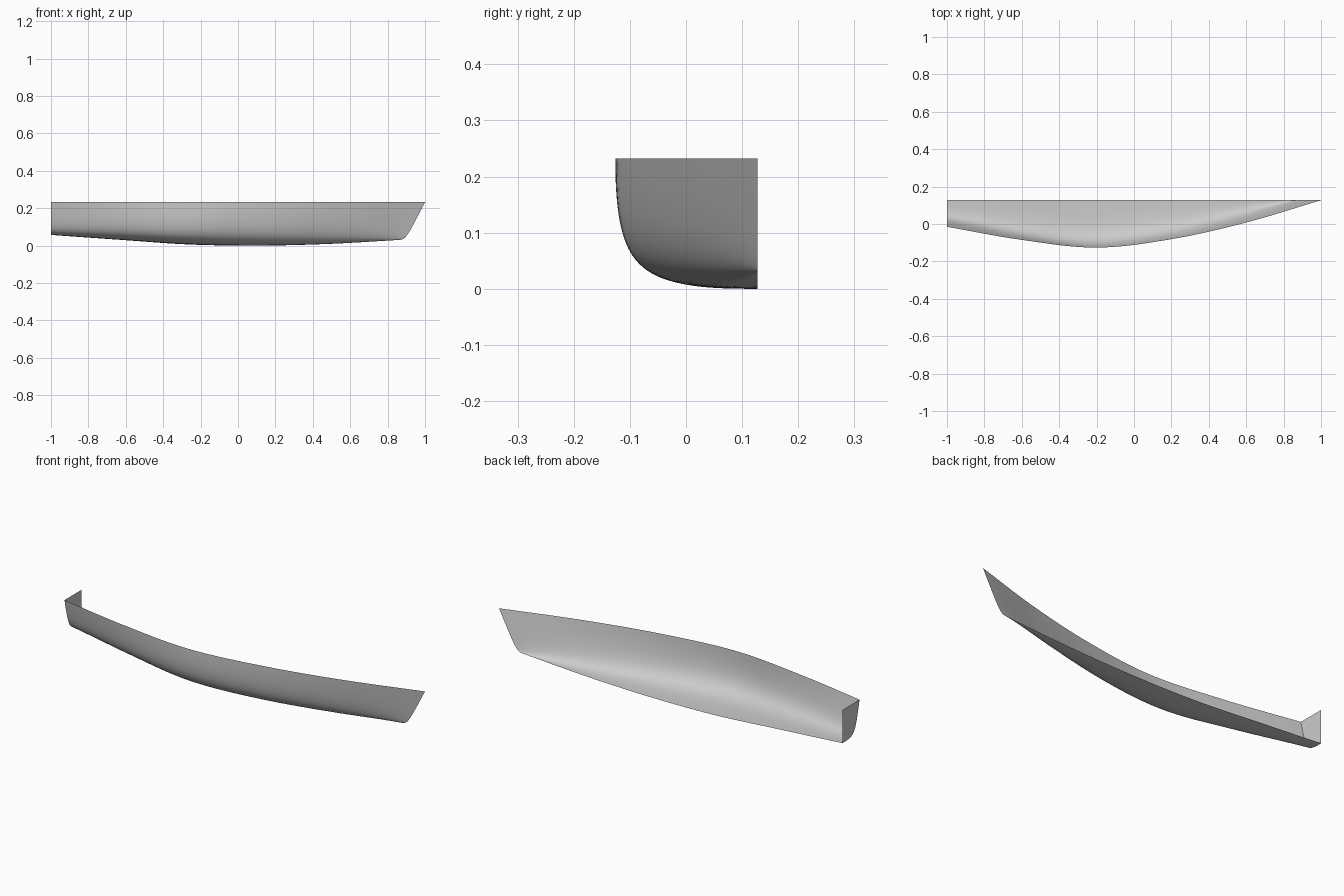
import bpy, bmesh

cube = bpy.data.objects.get("Cube")
if cube:
    bpy.data.objects.remove(cube, do_unlink=True)

CENTRE_Y, DECK_Z = 0.127, 0.232
LENGTH_STEPS, GIRTH_STEPS = 60, 28

paint = bpy.data.materials.new("hull_grey")
paint.use_nodes = True
colour = (0.6, 0.6, 0.6, 1)
paint.diffuse_color = colour
paint.node_tree.nodes["Principled BSDF"].inputs["Base Color"].default_value = colour

# Lines of the hull at even stations from stern to bow
half_breadth = [0.142, 0.212, 0.253, 0.208, 0.119, 0.0]
keel_height = [0.057, 0.031, 0.006, 0.0, 0.009, 0.03]
lower_fullness = [0.72, 0.77, 0.8, 0.8, 0.77, 0.75]
bilge_fullness = [0.74, 0.9, 1.0, 1.0, 0.95, 0.9]
bow_x = [0.85, 0.9, 0.9, 1.0]   # stem outline, keel to deck


def fair(values, s):
    """Smooth curve through evenly spaced station values."""
    p = [2 * values[0] - values[1], *values, 2 * values[-1] - values[-2]]
    i = min(int(s * (len(values) - 1)), len(values) - 2)
    t = s * (len(values) - 1) - i
    a, b, c, d = p[i:i + 4]
    return b + t * (c - a + t * (2*a - 5*b + 4*c - d + t * (3*(b - c) + d - a))) / 2


def bezier(p, t):
    r = 1 - t
    return r**3 * p[0] + 3*r*r*t * p[1] + 3*r*t*t * p[2] + t**3 * p[3]


def section(s):
    """Cross-section from keel to deck edge."""
    width, keel = max(fair(half_breadth, s), 0), max(fair(keel_height, s), 0)
    xs = [-1 + s * (x + 1) for x in bow_x]
    ys = [0, width * fair(lower_fullness, s), width * fair(bilge_fullness, s), width]
    zs = [keel, keel, keel + 0.05 * (DECK_Z - keel), DECK_Z]
    for j in range(GIRTH_STEPS + 1):
        t = j / GIRTH_STEPS
        yield bezier(xs, t), CENTRE_Y - bezier(ys, t), bezier(zs, t)


def make_object(name, bm):
    mesh = bpy.data.meshes.new(name)
    bm.to_mesh(mesh)
    bm.free()
    mesh.materials.append(paint)
    obj = bpy.data.objects.new(name, mesh)
    bpy.context.collection.objects.link(obj)
    return obj


# Curved half shell, open at the deck and along the centreline
bm = bmesh.new()
rows = [[bm.verts.new(p) for p in section(i / LENGTH_STEPS)]
        for i in range(LENGTH_STEPS + 1)]
for a, b in zip(rows, rows[1:]):
    for j in range(GIRTH_STEPS):
        bm.faces.new((a[j], b[j], b[j + 1], a[j + 1])).smooth = True
make_object("hull_side", bm)

# Flat transom closing the stern
bm = bmesh.new()
outline = list(section(0)) + [(-1, CENTRE_Y, DECK_Z)]
bm.faces.new([bm.verts.new(p) for p in outline])
bm.normal_update()
if next(iter(bm.faces)).normal.x > 0:
    bmesh.ops.reverse_faces(bm, faces=bm.faces[:])
make_object("transom", bm)
